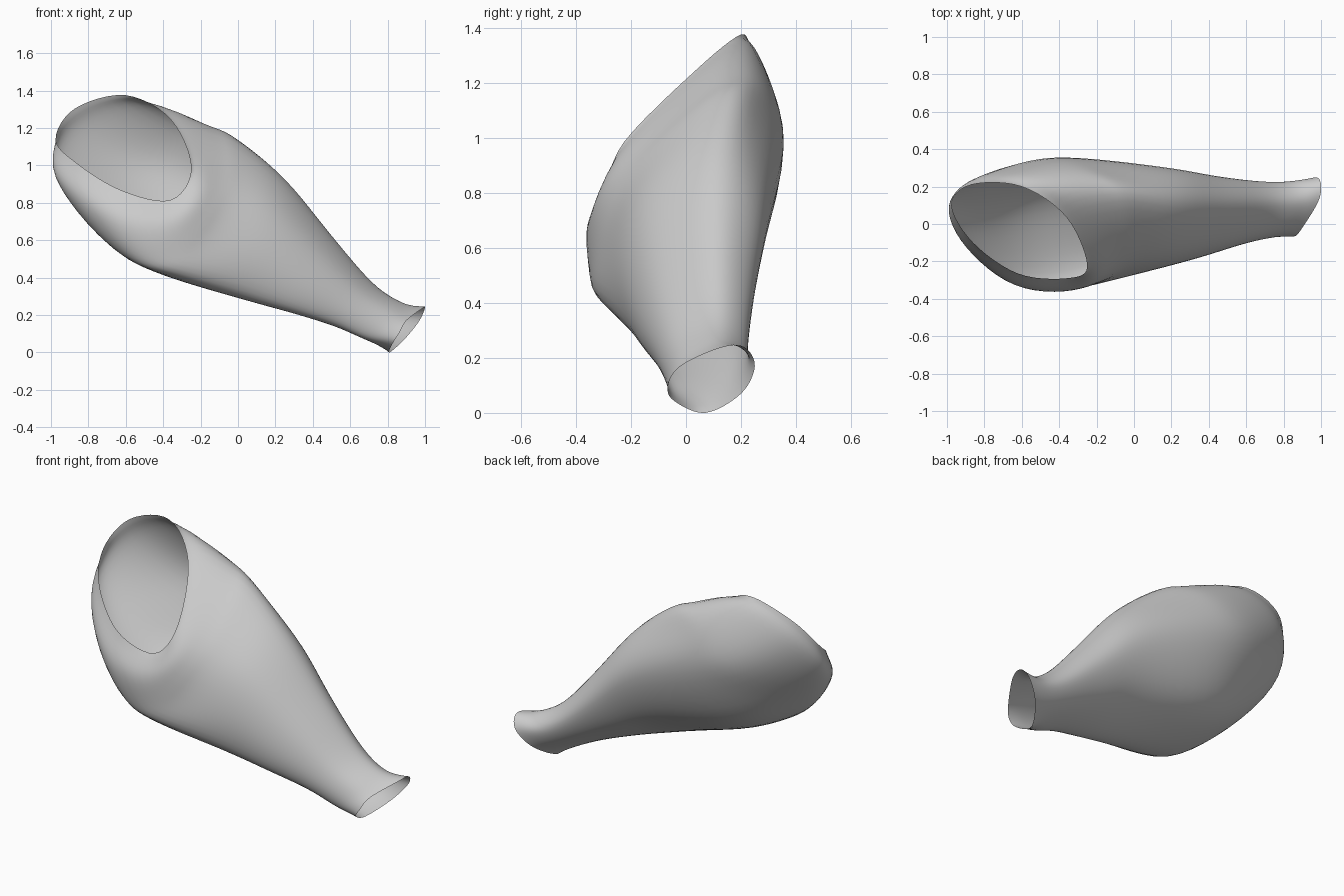
import bpy, bmesh
from mathutils import Vector

if "Cube" in bpy.data.objects:
    bpy.data.objects.remove(bpy.data.objects["Cube"])

# Guide loops of the wide end, eight points each, starting at the upper front
shoulder_loops = [
    [(-.25, -.225, .985), (-.36, .035, 1.245), (-.60, .20, 1.375), (-.87, .21, 1.305),
     (-.975, .10, 1.14), (-.86, -.10, 1.01), (-.62, -.265, .865), (-.36, -.29, .815)],
    [(-.175, -.25, .92), (-.28, .09, 1.25), (-.53, .25, 1.325), (-.83, .26, 1.19),
     (-.99, .09, .98), (-.90, -.13, .86), (-.65, -.33, .71), (-.35, -.355, .70)],
    [(-.09, -.225, .88), (-.13, .12, 1.20), (-.31, .295, 1.19), (-.56, .345, .99),
     (-.79, .11, .77), (-.76, -.12, .635), (-.53, -.325, .485), (-.28, -.345, .59)],
    [(.0, -.19, .86), (.0, .13, 1.145), (-.12, .275, 1.09), (-.27, .355, .89),
     (-.44, .20, .565), (-.46, -.08, .45), (-.33, -.315, .405), (-.16, -.31, .55)],
]

# Arm: one unit profile (depth, height), fitted to x, y range, z range
profile = [(.18, .74), (.60, 1.0), (.87, .91), (1.0, .65),
           (.82, .26), (.41, .03), (.08, .02), (.01, .35)]
arm_sections = [(.15, -.25, .305, .28, .93), (.40, -.18, .26, .21, .625),
                (.62, -.11, .232, .14, .37), (.78, -.075, .228, .07, .265)]
cuff_loop = [(.90, -.02, .17), (.985, .12, .235), (1.0, .21, .24), (.97, .25, .17),
             (.89, .20, .07), (.81, .07, 0), (.825, -.045, .045), (.86, -.065, .10)]
STEPS = 6


def arm_loop(x, y0, y1, z0, z1):
    return [(x + .2 * (v - .5), y0 + u * (y1 - y0), z0 + v * (z1 - z0)) for u, v in profile]


def spline(a, b, c, d, t):
    return .5 * (2 * b + (c - a) * t + (2 * a - 5 * b + 4 * c - d) * t * t
                 + (3 * b - a - 3 * c + d) * t ** 3)


def smooth_points(pts, closed):
    """Points of a smooth curve through pts."""
    n = len(pts)
    if closed:
        pick = lambda i: pts[i % n]
    else:
        ext = [2 * pts[0] - pts[1]] + pts + [2 * pts[-1] - pts[-2]]
        pick = lambda i: ext[i + 1]
    out = [spline(pick(i - 1), pick(i), pick(i + 1), pick(i + 2), k / STEPS)
           for i in range(n if closed else n - 1) for k in range(STEPS)]
    return out if closed else out + [pts[-1]]


# Sleeve: open tube lofted through all loops
loops = shoulder_loops + [arm_loop(*s) for s in arm_sections] + [cuff_loop]
loops = [smooth_points([Vector(p) for p in loop], True) for loop in loops]
strands = [smooth_points(list(strand), False) for strand in zip(*loops)]

bm = bmesh.new()
grid = [[bm.verts.new(p) for p in strand] for strand in strands]
for i, row in enumerate(grid):
    nxt = grid[(i + 1) % len(grid)]
    for j in range(len(row) - 1):
        bm.faces.new((row[j], row[j + 1], nxt[j + 1], nxt[j]))

# Even out ripples in the cloth, leaving both open rims in place
inner = [v for v in bm.verts if not v.is_boundary]
for _ in range(6):
    bmesh.ops.smooth_vert(bm, verts=inner, factor=.5, use_axis_x=True,
                          use_axis_y=True, use_axis_z=True)
bmesh.ops.recalc_face_normals(bm, faces=bm.faces)
for f in bm.faces:
    f.smooth = True
mesh = bpy.data.meshes.new("sleeve")
bm.to_mesh(mesh)
bm.free()
sleeve = bpy.data.objects.new("sleeve", mesh)
bpy.context.collection.objects.link(sleeve)
